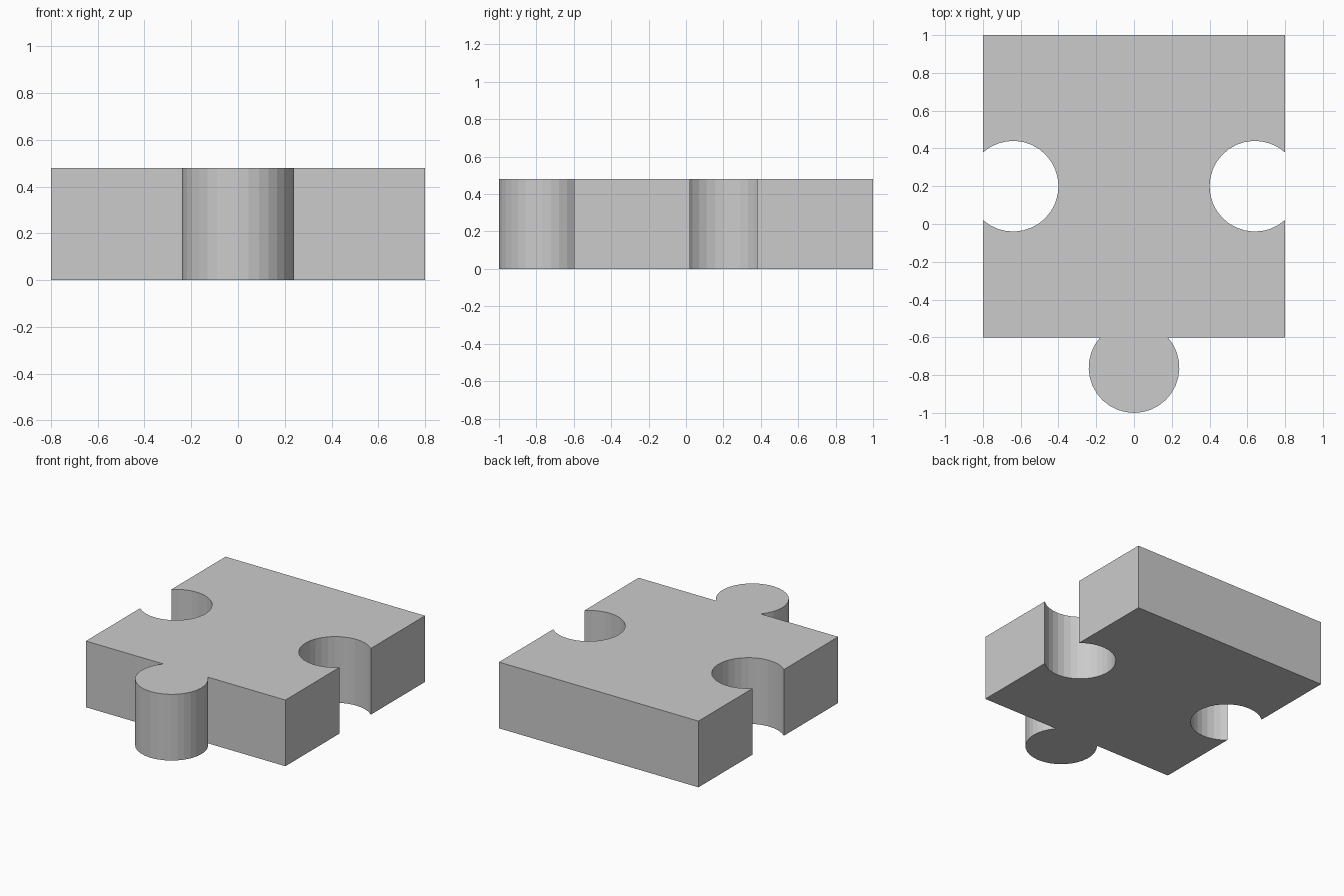
import bpy, bmesh, math

if "Cube" in bpy.data.objects:
    bpy.data.objects.remove(bpy.data.objects["Cube"])

HALF, FRONT, BACK, HEIGHT = 0.8, -0.6, 1.0, 0.48
RADIUS, OFFSET, STEPS = 0.24, 0.16, 24
NECK = math.acos(OFFSET / RADIUS)  # half angle of the opening at the neck


def arc(cx, cy, start, end):
    """Points along a circular arc, both ends included."""
    return [(cx + RADIUS * math.cos(start + (end - start) * i / STEPS),
             cy + RADIUS * math.sin(start + (end - start) * i / STEPS))
            for i in range(STEPS + 1)]


# Outline, counter-clockwise from the front left corner
pi = math.pi
outline = [(-HALF, FRONT)]
# Front knob
outline += arc(0, FRONT - OFFSET, pi / 2 + NECK, 2.5 * pi - NECK)
outline += [(HALF, FRONT)]
# Right socket
outline += arc(HALF - OFFSET, 0.2, 2 * pi - NECK, NECK)
outline += [(HALF, BACK), (-HALF, BACK)]
# Left socket
outline += arc(OFFSET - HALF, 0.2, pi - NECK, NECK - pi)

# Extrude the outline into a solid piece
bm = bmesh.new()
base = bm.faces.new([bm.verts.new((x, y, 0)) for x, y in outline])
top = bmesh.ops.extrude_face_region(bm, geom=[base], use_keep_orig=True)
bmesh.ops.translate(bm, vec=(0, 0, HEIGHT),
                    verts=[g for g in top["geom"] if isinstance(g, bmesh.types.BMVert)])
bmesh.ops.recalc_face_normals(bm, faces=bm.faces[:])
mesh = bpy.data.meshes.new("puzzle_piece")
bm.to_mesh(mesh)
bm.free()
piece = bpy.data.objects.new("puzzle_piece", mesh)
bpy.context.collection.objects.link(piece)
